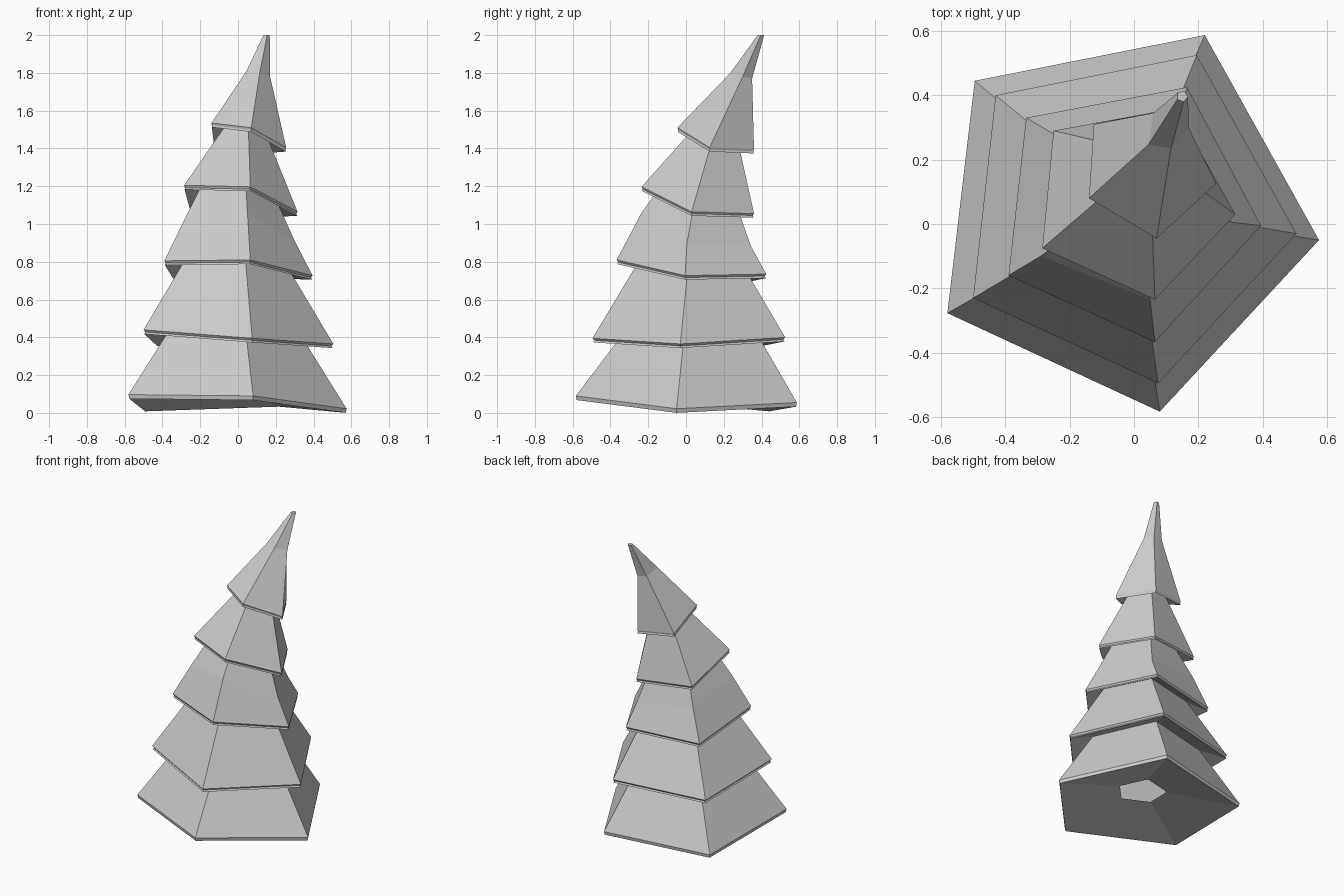
import bpy, bmesh
from mathutils import Vector
from math import cos, sin, radians

# Rim corners of each drooping branch tier: back-left, back-right, right, front, left
RIMS = [
    [(-.495, .445, .03), (.22, .587, .055), (.575, -.05, .022), (.08, -.583, .09), (-.58, -.277, .097)],
    [(-.43, .40, .375), (.195, .525, .40), (.505, -.03, .365), (.075, -.495, .395), (-.50, -.23, .44)],
    [(-.335, .33, .715), (.165, .425, .735), (.395, -.005, .727), (.065, -.367, .81), (-.39, -.16, .805)],
    [(-.25, .29, 1.075), (.13, .36, 1.055), (.315, .03, 1.065), (.065, -.235, 1.197), (-.285, -.075, 1.205)],
    [(-.125, .31, 1.418), (.122, .36, 1.395), (.255, .125, 1.405), (.07, -.045, 1.51), (-.14, .08, 1.535)],
]
# Extra bends part-way up the third tier and the tip
BENDS = {
    2: [(-.25, .28, .93), (.14, .345, .88), (.305, .005, .90), (.05, -.235, 1.06), (-.29, -.10, 1.01)],
    4: [(.06, .345, 1.78), (.13, .35, 1.77), (.17, .30, 1.78), (.115, .235, 1.80), (.045, .247, 1.81)],
}
TOP_SCALE = [.68, .68, .66, .54]      # where each tier tucks under the next


def scaled(ring, s, dz=0):
    pts = [Vector(p) for p in ring]
    c = sum(pts, Vector()) / len(pts)
    return [c + (p - c) * s + Vector((0, 0, dz)) for p in pts]


# Small blunt pentagon at the crown
crown = [(.15 + .018 * cos(radians(a)), .397 + .018 * sin(radians(a)), 2.0)
         for a in (140, 68, -4, -76, -148)]

# One continuous shell: trunk opening, then hollowed underside, lip and slope per tier
rings = [scaled(RIMS[0], .26, .075)]
for n, rim in enumerate(RIMS):
    rings.append(scaled(rim, .992, -.022))
    if n:
        rings.append(scaled(rim, .98, -.011))
    rings.append(scaled(rim, 1))
    if n in BENDS:
        rings.append(scaled(BENDS[n], 1))
    rings.append(crown if n == 4 else scaled(RIMS[n + 1], TOP_SCALE[n], .035))

bm = bmesh.new()
loops = [[bm.verts.new(p) for p in r] for r in rings]
for a, b in zip(loops, loops[1:]):
    for i in range(5):
        j = (i + 1) % 5
        bm.faces.new((a[j], a[i], b[i], b[j]))
bm.faces.new(loops[-1][::-1])
bmesh.ops.recalc_face_normals(bm, faces=bm.faces)
mesh = bpy.data.meshes.new("tree_foliage")
bm.to_mesh(mesh)
bm.free()
tree = bpy.data.objects.new("tree_foliage", mesh)
bpy.context.collection.objects.link(tree)
